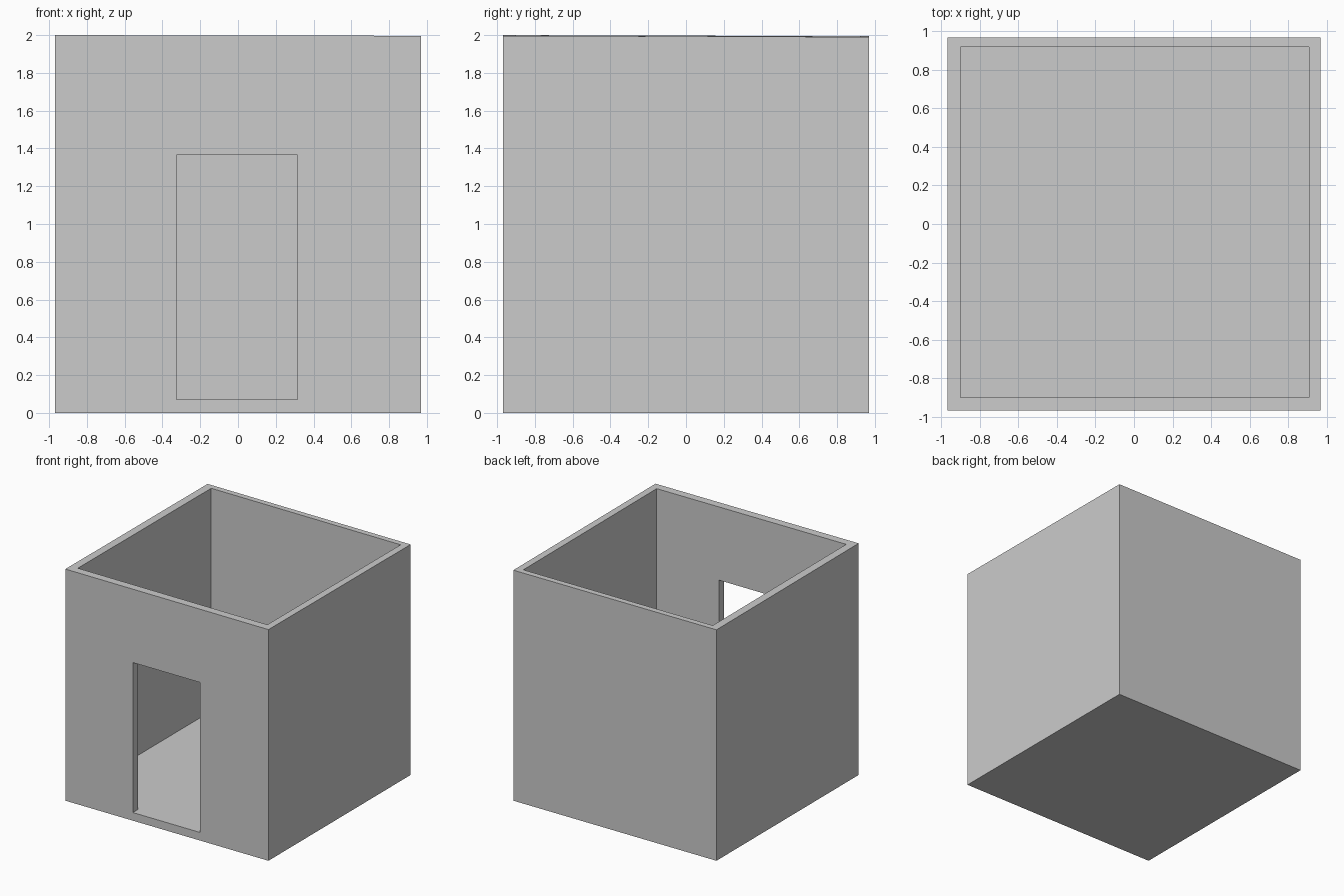
import bpy
from mathutils import Vector

default_cube = bpy.data.objects.get("Cube")
if default_cube:
    bpy.data.objects.remove(default_cube, do_unlink=True)

# Single plain grey
grey = bpy.data.materials.new("plain_grey")
grey.use_nodes = True
colour = (0.6, 0.6, 0.6, 1)
grey.diffuse_color = colour
grey.node_tree.nodes["Principled BSDF"].inputs["Base Color"].default_value = colour


def box(name, low, high):
    """Box spanning two opposite corners."""
    low, high = Vector(low), Vector(high)
    bpy.ops.mesh.primitive_cube_add(size=1)
    obj = bpy.context.object
    obj.name = obj.data.name = name
    for v in obj.data.vertices:
        v.co = (low + high) / 2 + v.co * (high - low)
    obj.data.materials.append(grey)
    return obj


def cut(target, cutter):
    """Subtract the cutter, then discard it."""
    cutter.hide_render = True
    mod = target.modifiers.new(cutter.name, 'BOOLEAN')
    mod.operation = 'DIFFERENCE'
    mod.solver = 'EXACT'
    mod.object = cutter
    bpy.context.view_layer.objects.active = target
    bpy.ops.object.modifier_apply(modifier=mod.name)
    bpy.data.objects.remove(cutter, do_unlink=True)


# Outer block, whose rim falls slightly towards the back right
half = 0.97
room = box("room_shell", (-half, -half, 0), (half, half, 2))
for v in room.data.vertices:
    if v.co.z > 1:
        v.co.z -= 0.002 * (v.co.x + half) + 0.003 * (v.co.y + half)

# Open-topped interior, leaving thin walls and a floor
cut(room, box("interior_cutter", (-0.9, -0.9, 0.07), (0.91, 0.92, 3)))

# Doorway through the front wall, flush with the floor
cut(room, box("doorway_cutter", (-0.325, -1.5, 0.07), (0.315, -0.5, 1.365)))
